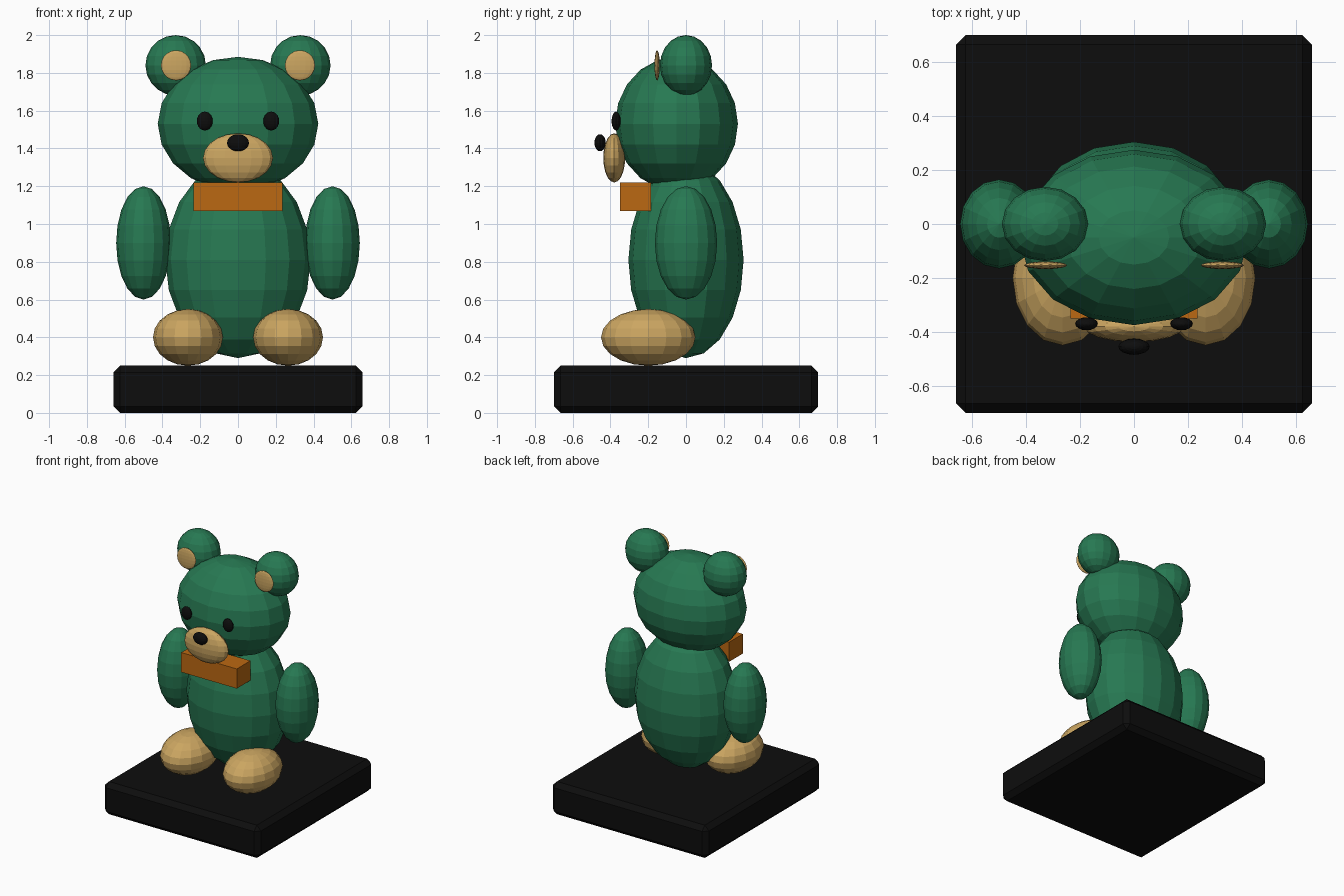
import bpy
import bmesh

cube = bpy.data.objects.get("Cube")
if cube:
    bpy.data.objects.remove(cube, do_unlink=True)


def material(name, rgb):
    mat = bpy.data.materials.new(name)
    mat.use_nodes = True
    color = (*rgb, 1)
    mat.diffuse_color = color
    mat.node_tree.nodes["Principled BSDF"].inputs["Base Color"].default_value = color
    return mat


green = material("green fur", (0.02, 0.19, 0.085))
tan = material("tan", (0.6, 0.38, 0.12))
orange = material("orange", (0.5, 0.14, 0.006))
black = material("black", (0.004, 0.004, 0.004))


def finish(name, bm, mat, center, size):
    bmesh.ops.scale(bm, vec=size, verts=bm.verts)
    mesh = bpy.data.meshes.new(name)
    bm.to_mesh(mesh)
    bm.free()
    mesh.materials.append(mat)
    obj = bpy.data.objects.new(name, mesh)
    obj.location = center
    bpy.context.collection.objects.link(obj)
    return obj


def ellipsoid(name, mat, center, radii):
    bm = bmesh.new()
    bmesh.ops.create_uvsphere(bm, u_segments=16, v_segments=10, radius=1)
    return finish(name, bm, mat, center, radii)


def box(name, mat, center, size):
    bm = bmesh.new()
    bmesh.ops.create_cube(bm, size=1)
    return finish(name, bm, mat, center, size)


# Plinth with chamfered edges
base = box("base", black, (0, 0, 0.125), (1.32, 1.4, 0.25))
bevel = base.modifiers.new("chamfer", "BEVEL")
bevel.width = 0.035
bevel.segments = 1

# Body, head and face
ellipsoid("body", green, (0, 0, 0.81), (0.385, 0.305, 0.52))
ellipsoid("head", green, (0, -0.05, 1.53), (0.425, 0.325, 0.355))
ellipsoid("muzzle", tan, (0, -0.38, 1.35), (0.185, 0.058, 0.13))
ellipsoid("nose", black, (0, -0.455, 1.43), (0.058, 0.03, 0.045))
box("neck_bow", orange, (0, -0.268, 1.145), (0.47, 0.165, 0.15))

# Paired parts
for side, s in (("left", 1), ("right", -1)):
    ellipsoid(side + "_ear", green, (s * 0.33, 0, 1.84), (0.16, 0.138, 0.16))
    ellipsoid(side + "_inner_ear", tan, (s * 0.328, -0.153, 1.84), (0.08, 0.014, 0.08))
    ellipsoid(side + "_eye", black, (s * 0.176, -0.37, 1.545), (0.042, 0.024, 0.05))
    ellipsoid(side + "_arm", green, (s * 0.5, 0, 0.9), (0.145, 0.165, 0.3))
    ellipsoid(side + "_foot", tan, (s * 0.265, -0.2, 0.4), (0.185, 0.25, 0.15))
